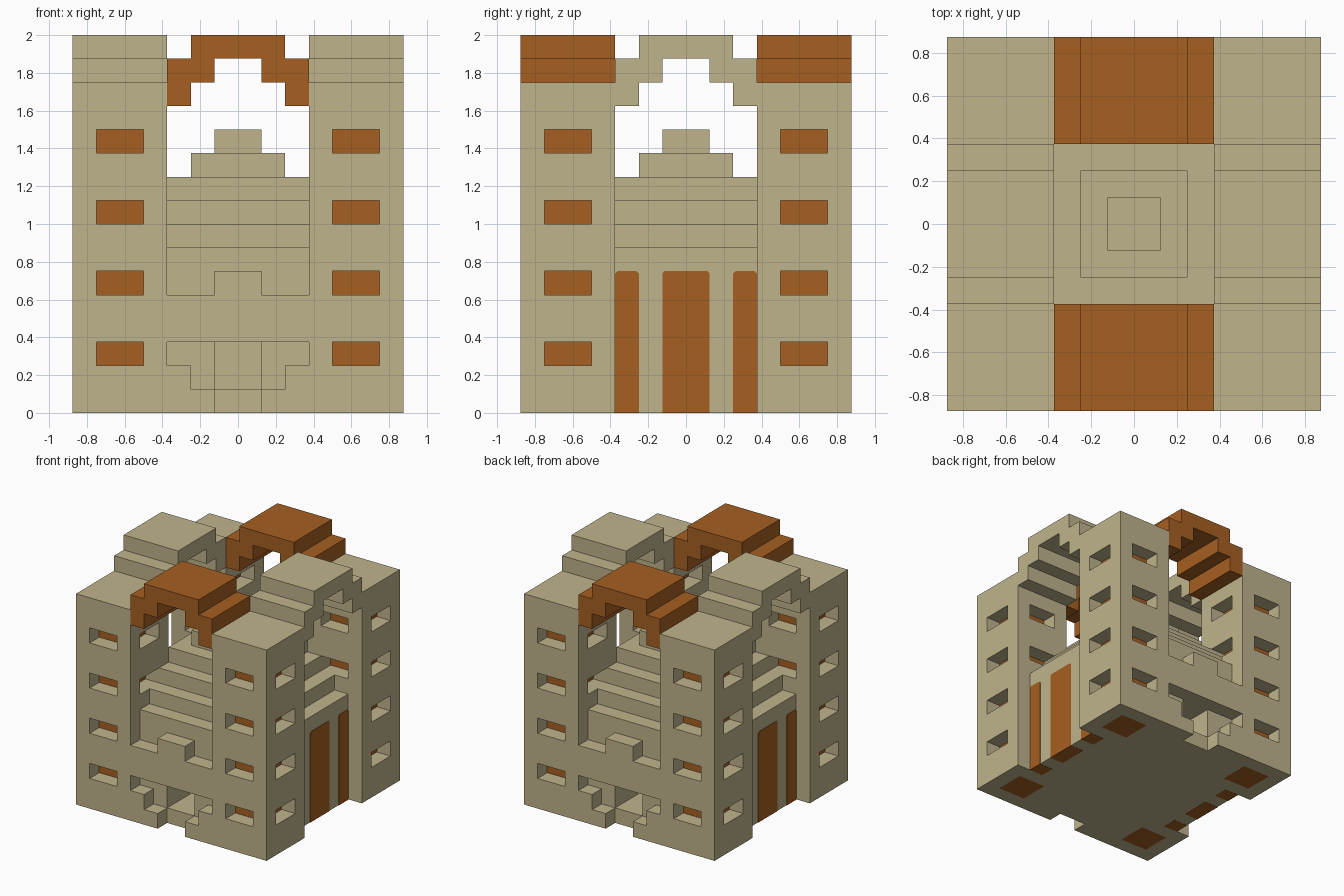
import bpy, bmesh
from mathutils import Vector

U = 0.125  # one block

if "Cube" in bpy.data.objects:
    bpy.data.objects.remove(bpy.data.objects["Cube"], do_unlink=True)


def material(name, rgb):
    m = bpy.data.materials.new(name)
    m.use_nodes = True
    color = (*rgb, 1)
    m.diffuse_color = color
    bsdf = m.node_tree.nodes["Principled BSDF"]
    bsdf.inputs["Base Color"].default_value = color
    bsdf.inputs["Roughness"].default_value = 0.9
    return m


SAND = material("sandstone", (0.52, 0.455, 0.265))
RUST = material("rust_orange", (0.38, 0.115, 0.016))


def finish(name, bm, mats, mirror=""):
    """Scale from blocks to units, link, and mirror about the world axes."""
    bmesh.ops.recalc_face_normals(bm, faces=bm.faces)
    bmesh.ops.scale(bm, vec=(U, U, U), verts=bm.verts)
    mesh = bpy.data.meshes.new(name)
    bm.to_mesh(mesh)
    bm.free()
    for m in mats:
        mesh.materials.append(m)
    ob = bpy.data.objects.new(name, mesh)
    bpy.context.collection.objects.link(ob)
    if mirror:
        mod = ob.modifiers.new("Mirror", "MIRROR")
        mod.use_axis = ("x" in mirror, "y" in mirror, False)
        mod.use_mirror_merge = False
    return ob


def prism(name, outline, along, start, end, mat, mirror=""):
    """Extrude an outline (horizontal, z) along x or y."""
    bm = bmesh.new()
    if along == "y":
        pts = [(h, start, z) for h, z in outline]
        step = Vector((0, end - start, 0))
    else:
        pts = [(start, h, z) for h, z in outline]
        step = Vector((end - start, 0, 0))
    face = bm.faces.new([bm.verts.new(p) for p in pts])
    ext = bmesh.ops.extrude_face_region(bm, geom=[face], use_keep_orig=True)
    moved = [g for g in ext["geom"] if isinstance(g, bmesh.types.BMVert)]
    bmesh.ops.translate(bm, vec=step, verts=moved)
    return finish(name, bm, [mat], mirror)


def box(name, x, y, z, mat, mirror=""):
    outline = [(x[0], z[0]), (x[1], z[0]), (x[1], z[1]), (x[0], z[1])]
    return prism(name, outline, "y", y[0], y[1], mat, mirror)


def symmetric(half):
    """Complete a right-hand half outline with its mirror image."""
    return half + [(-h, z) for h, z in reversed(half)]


# Corner towers: sliced box with recessed windows, mirrored to four corners
WINDOW_SILLS = (2, 5, 8, 11)
bm = bmesh.new()
bmesh.ops.create_cube(bm, size=1)
bmesh.ops.scale(bm, vec=(4, 4, 14), verts=bm.verts)
bmesh.ops.translate(bm, vec=(5, 5, 7), verts=bm.verts)
cuts = [((1, 0, 0), 4), ((1, 0, 0), 6), ((0, 1, 0), 4), ((0, 1, 0), 6)]
cuts += [((0, 0, 1), s + d) for s in WINDOW_SILLS for d in (0, 1)]
for normal, dist in cuts:
    n = Vector(normal)
    bmesh.ops.bisect_plane(bm, geom=bm.verts[:] + bm.edges[:] + bm.faces[:],
                           plane_co=n * dist, plane_no=n)
bm.normal_update()


def is_window(f):
    c, n = f.calc_center_median(), f.normal
    if abs(n.z) > 0.5:
        return False
    across = c.y if abs(n.x) > 0.5 else c.x
    inner = n.x + n.y < 0
    at_sill = any(s < c.z < s + 1 for s in WINDOW_SILLS)
    return at_sill and 4 < across < 6 and (not inner or c.z > 7)


windows = [f for f in bm.faces if is_window(f)]
for f in bm.faces:
    c = f.calc_center_median()
    if f.normal.z < -0.5 and 4 < c.x < 6 and 4 < c.y < 6:
        f.material_index = 1
for f in bmesh.ops.extrude_discrete_faces(bm, faces=windows)["faces"]:
    f.normal_update()
    bmesh.ops.translate(bm, vec=-f.normal, verts=f.verts[:])
    f.material_index = 1
bmesh.ops.dissolve_limit(bm, angle_limit=0.01, verts=bm.verts[:],
                         edges=bm.edges[:], delimit={"MATERIAL"})
finish("corner_towers", bm, [SAND, RUST], "xy")

# Stepped hall running side to side
hall = symmetric([(6, 0), (6, 7), (5, 7), (5, 8), (4, 8), (4, 9), (3, 9), (3, 10)])
prism("stepped_hall", hall, "x", 0, 1, SAND).name = "unused"
bpy.data.objects.remove(bpy.data.objects["unused"], do_unlink=True)
prism("stepped_hall", hall, "y", -3, 3, SAND)

# Front and back stepped wings over an entrance recess
wing = [(-3, 3), (-6, 3), (-6, 7), (-5, 7), (-5, 8), (-4, 8), (-4, 9), (-3, 9)]
prism("stepped_wing", wing, "x", -3, 3, SAND, "y")
box("entrance_jambs", (1, 3), (-6, -3), (0, 3), SAND, "xy")
box("entrance_floor", (-1, 1), (-6, -3), (0, 1), SAND, "y")

# Central roof pyramid
box("roof_tier_lower", (-2, 2), (-2, 2), (10, 11), SAND)
box("roof_tier_upper", (-1, 1), (-1, 1), (11, 12), SAND)

# Balcony with raised centre, and stepped plinths below it
balcony = symmetric([(3, 3), (3, 5), (1, 5), (1, 6)])
prism("balcony", balcony, "y", -7, -6, SAND, "y")
plinth = [(1, 0), (3, 0), (3, 2), (2, 2), (2, 1), (1, 1)]
prism("stepped_plinth", plinth, "y", -7, -6, SAND, "xy")

# Stepped arches bridging the towers
arch = symmetric([(3, 13), (3, 15), (2, 15), (2, 16)])
arch += [(-2, 13), (-2, 14), (-1, 14), (-1, 15)]
arch += [(1, 15), (1, 14), (2, 14), (2, 13)]
prism("rust_arch", arch, "y", -7, -3, RUST, "y")
prism("sand_arch", arch, "x", 3, 7, SAND, "x")

# Side doors, set into the hall ends, with clipped top corners
for label, lo, hi in (("centre", -1, 1), ("front", -3, -2), ("back", 2, 3)):
    c = 0.1
    door = [(lo, -0.01), (hi, -0.01), (hi, 6 - c), (hi - c, 6),
            (lo + c, 6), (lo, 6 - c)]
    prism(label + "_door", door, "x", 5, 6.02, RUST, "x")
